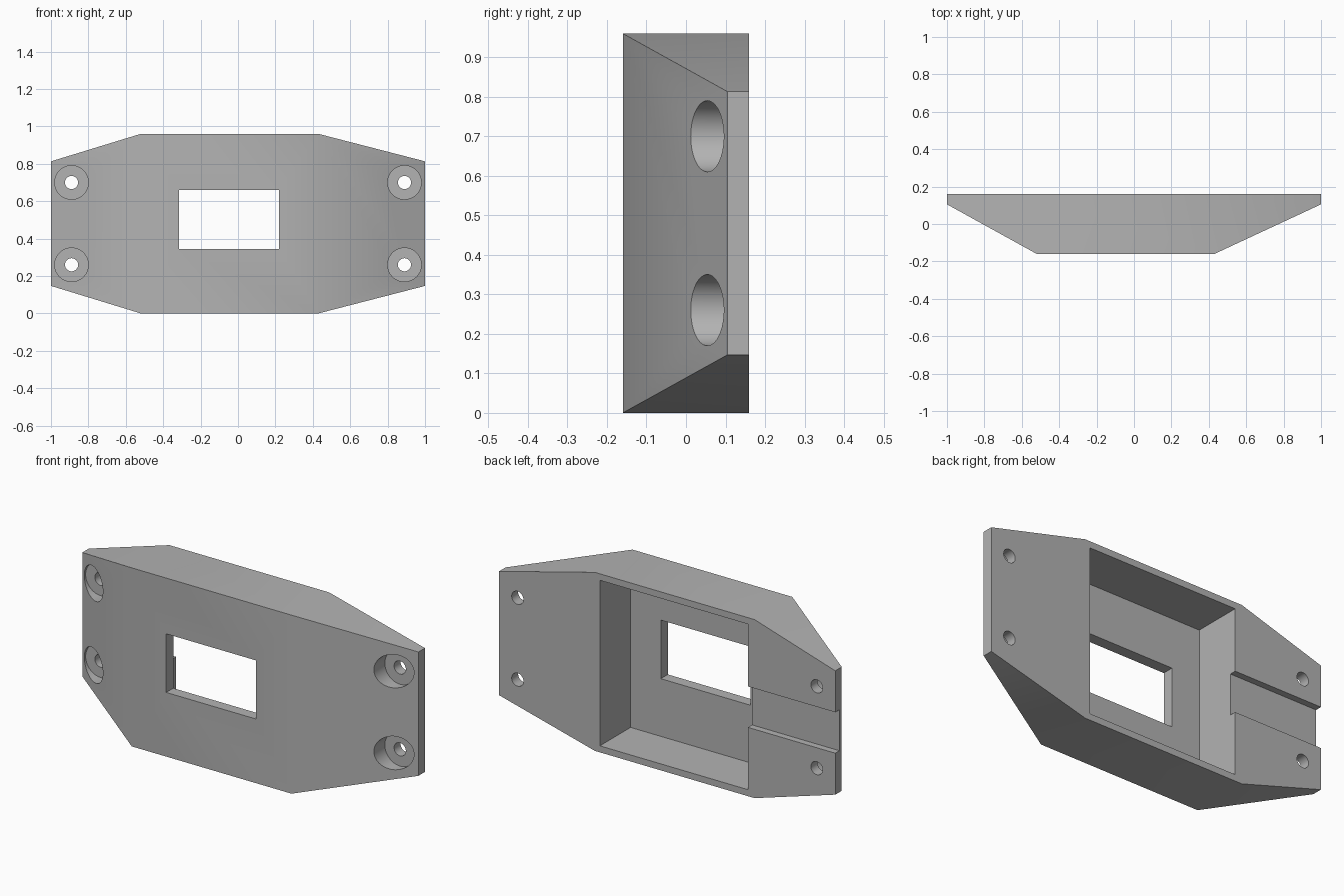
import bpy, bmesh
from mathutils import Vector

if "Cube" in bpy.data.objects:
    bpy.data.objects.remove(bpy.data.objects["Cube"], do_unlink=True)

grey = bpy.data.materials.new("plain grey")
grey.use_nodes = True
COLOUR = (0.45, 0.45, 0.45, 1)
grey.diffuse_color = COLOUR
grey.node_tree.nodes["Principled BSDF"].inputs["Base Color"].default_value = COLOUR


def prism(name, points, sweep):
    """Solid made by sweeping a closed flat profile along a vector."""
    bm = bmesh.new()
    face = bm.faces.new([bm.verts.new(p) for p in points])
    top = bmesh.ops.extrude_face_region(bm, geom=[face])["geom"]
    moved = [v for v in top if isinstance(v, bmesh.types.BMVert)]
    bmesh.ops.translate(bm, verts=moved, vec=Vector(sweep))
    bmesh.ops.recalc_face_normals(bm, faces=bm.faces)
    mesh = bpy.data.meshes.new(name)
    bm.to_mesh(mesh)
    bm.free()
    mesh.materials.append(grey)
    obj = bpy.data.objects.new(name, mesh)
    bpy.context.collection.objects.link(obj)
    return obj


def box(name, x0, x1, y0, y1, z0, z1):
    corners = [(x0, y0, z0), (x1, y0, z0), (x1, y0, z1), (x0, y0, z1)]
    return prism(name, corners, (0, y1 - y0, 0))


def cylinder(name, x, z, radius, y0, y1):
    bpy.ops.mesh.primitive_cylinder_add(
        vertices=64, radius=radius, depth=y1 - y0,
        location=(x, (y0 + y1) / 2, z), rotation=(1.5707963, 0, 0))
    obj = bpy.context.object
    obj.name = name
    obj.data.materials.append(grey)
    return obj


def combine(target, tool, operation):
    bpy.context.view_layer.objects.active = target
    mod = target.modifiers.new(tool.name, "BOOLEAN")
    mod.operation, mod.solver, mod.object = operation, "EXACT", tool
    bpy.ops.object.modifier_apply(modifier=mod.name)
    bpy.data.objects.remove(tool, do_unlink=True)


LEFT, RIGHT = 0.43, -0.52           # ends of the flat front
FRONT, BACK, RIM = -0.16, 0.16, 0.105
HEIGHT, TAPER = 0.96, 0.147

# Octagonal outline, swept front to back
lower = [(-1, TAPER), (RIGHT, 0), (LEFT, 0), (1, TAPER)]
upper = [(x, HEIGHT - z) for x, z in reversed(lower)]
body = prism("mounting_housing", [(x, FRONT - 0.1, z) for x, z in lower + upper],
             (0, BACK - FRONT + 0.1, 0))

# Plan profile that slopes the front towards both ends
reach = (BACK + 0.1 - FRONT) / (RIM - FRONT)
plan = [(RIGHT, FRONT), (LEFT, FRONT),
        (LEFT + (1 - LEFT) * reach, BACK + 0.1),
        (RIGHT + (-1 - RIGHT) * reach, BACK + 0.1)]
combine(body, prism("plan", [(x, y, -0.1) for x, y in plan], (0, 0, 1.2)), "INTERSECT")

# Rear cavity, front window and cable channel
combine(body, box("cavity", -0.48, 0.40, -0.10, 0.3, 0.035, 0.925), "DIFFERENCE")
combine(body, box("window", -0.315, 0.22, -0.3, 0, 0.345, 0.66), "DIFFERENCE")
combine(body, box("channel", -1.2, -0.4, 0.125, 0.3, 0.37, 0.59), "DIFFERENCE")

# Counterbored screw holes
for x in (-0.89, 0.89):
    for z in (0.26, 0.70):
        combine(body, cylinder("counterbore", x, z, 0.09, -0.3, 0.105), "DIFFERENCE")
        combine(body, cylinder("screw_hole", x, z, 0.035, -0.3, 0.3), "DIFFERENCE")

bpy.ops.object.select_all(action="DESELECT")
body.select_set(True)
bpy.context.view_layer.objects.active = body
bpy.ops.object.shade_smooth_by_angle()
